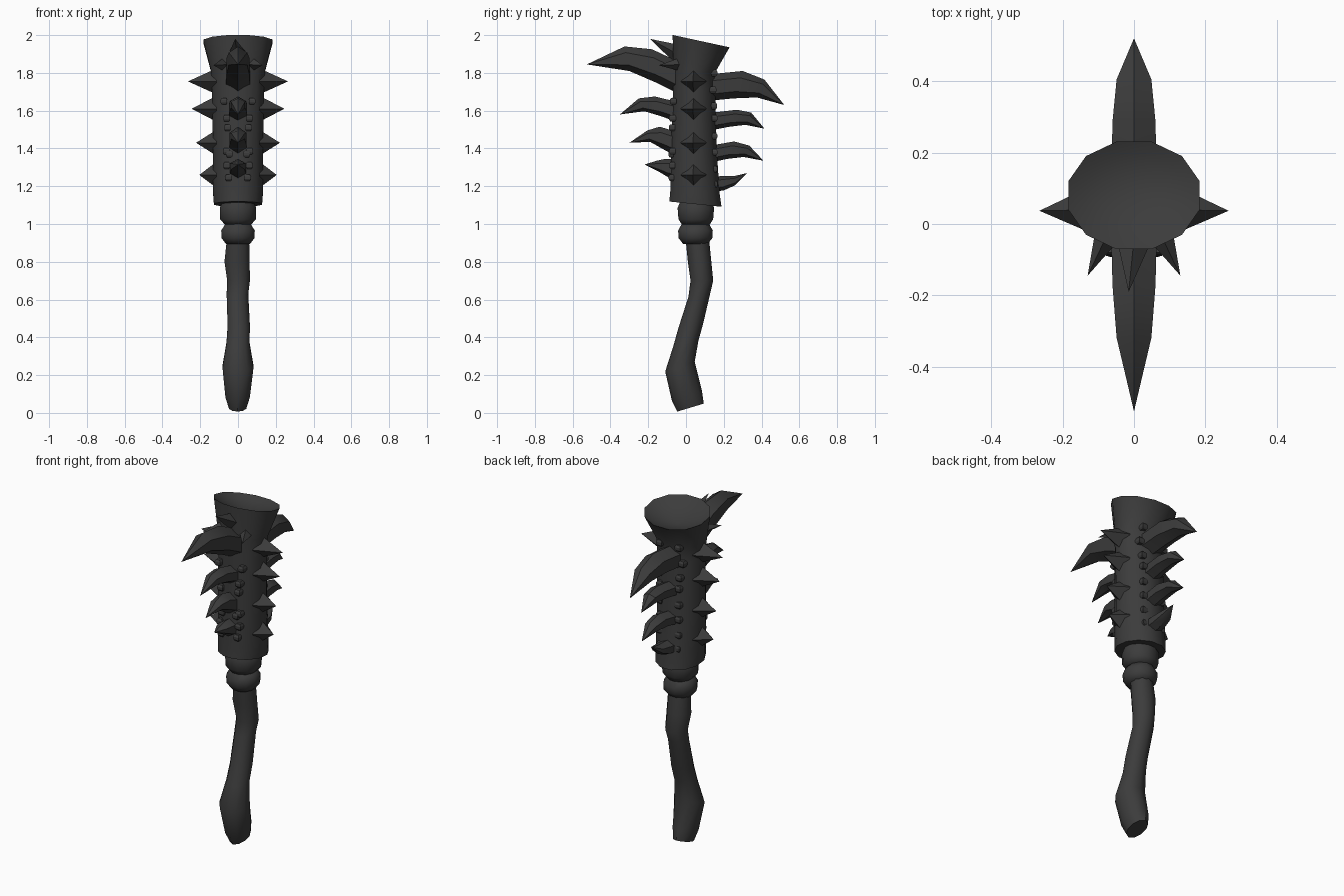
import bpy, bmesh, math
from mathutils import Vector

cube = bpy.data.objects.get("Cube")
if cube:
    bpy.data.objects.remove(cube, do_unlink=True)

mat = bpy.data.materials.new("charcoal")
COLOR = (0.045, 0.045, 0.045, 1)
mat.diffuse_color = COLOR
mat.use_nodes = True
bsdf = mat.node_tree.nodes["Principled BSDF"]
bsdf.inputs["Base Color"].default_value = COLOR
bsdf.inputs["Roughness"].default_value = 0.8


def loft(name, rings, tip=None, angle=40):
    """Skin equal-sized point rings; the end closes on a tip point or a flat cap."""
    bm = bmesh.new()
    loops = [[bm.verts.new(p) for p in ring] for ring in rings]
    n = len(loops[0])
    for a, b in zip(loops, loops[1:]):
        for i in range(n):
            j = (i + 1) % n
            bm.faces.new((a[i], a[j], b[j], b[i]))
    bm.faces.new(loops[0])
    if tip is None:
        bm.faces.new(loops[-1])
    else:
        t = bm.verts.new(tip)
        for i in range(n):
            bm.faces.new((loops[-1][i], loops[-1][(i + 1) % n], t))
    bmesh.ops.recalc_face_normals(bm, faces=bm.faces)
    me = bpy.data.meshes.new(name)
    bm.to_mesh(me)
    bm.free()
    me.materials.append(mat)
    ob = bpy.data.objects.new(name, me)
    bpy.context.collection.objects.link(ob)
    if angle:
        bpy.ops.object.select_all(action='DESELECT')
        ob.select_set(True)
        bpy.context.view_layer.objects.active = ob
        bpy.ops.object.shade_smooth_by_angle(angle=math.radians(angle))
    return ob


def oval(y, z, rx, ry, slope=0, x=0, n=12):
    """Sheared horizontal ellipse: slope is the rise along y."""
    pts = []
    for i in range(n):
        a = math.tau * (i + 0.5) / n
        dy = ry * math.sin(a)
        pts.append((x + rx * math.cos(a), y + dy, z + slope * dy))
    return pts


# Crooked grip with a swollen pommel
loft("handle", [oval(*r, n=10) for r in [
    (0.024, 0.028, 0.048, 0.07, 0.3, -0.002),
    (0.005, 0.09, 0.068, 0.08, 0.3, -0.002),
    (-0.032, 0.245, 0.086, 0.078, 0.33),
    (0.000, 0.37, 0.064, 0.066, 0.2),
    (0.025, 0.46, 0.062, 0.066, 0.2, 0.004),
    (0.072, 0.63, 0.06, 0.059, 0.25, -0.003),
    (0.084, 0.70, 0.063, 0.06, 0, 0.003),
    (0.072, 0.80, 0.07, 0.062, 0, -0.005),
    (0.060, 0.92, 0.062, 0.062)]])

# Two swollen collars
loft("lower_collar", [oval(0.05, *r) for r in [
    (0.895, 0.066, 0.068), (0.925, 0.09, 0.092), (0.965, 0.092, 0.095),
    (1.0, 0.07, 0.075)]], angle=60)
loft("upper_collar", [oval(0.052, *r) for r in [
    (0.995, 0.07, 0.075), (1.025, 0.098, 0.095), (1.085, 0.1, 0.1),
    (1.12, 0.085, 0.085)]], angle=60)

# Head flaring to a slanted, dished top
loft("club_head", [oval(*r) for r in [
    (0.05, 1.105, 0.132, 0.143, -0.1),
    (0.048, 1.17, 0.137, 0.135, -0.1),
    (0.042, 1.40, 0.137, 0.125, -0.1),
    (0.043, 1.72, 0.142, 0.115, -0.1),
    (0.042, 1.81, 0.148, 0.113, -0.12),
    (0.08, 1.968, 0.19, 0.156, -0.217),
    (0.08, 1.945, 0.15, 0.12, -0.217)]], tip=(0.08 * 0, 0.08, 1.90))


def horn(name, width, sections, tip):
    """Curved horn in the x=0 plane from (y_top, z_top, y_low, z_low) pairs."""
    rings = []
    for k, (yt, zt, yl, zl) in enumerate(sections):
        top, low = Vector((0, yt, zt)), Vector((0, yl, zl))
        mid, half = (top + low) / 2, (top - low) / 2
        w = width * (1 - 0.12 * k * k / 2)
        rings.append([mid + half * math.cos(a) + Vector((w * math.sin(a) * 1.12, 0, 0))
                      for a in [math.tau * i / 6 for i in range(6)]])
    loft(name, rings, tip=(0, *tip), angle=35)


# Front horns curve up then forward
horn("front_horn_1", 0.066, [(-0.02, 1.85, -0.02, 1.68), (-0.18, 1.925, -0.15, 1.745),
     (-0.325, 1.94, -0.30, 1.81)], (-0.525, 1.845))
horn("front_horn_2", 0.05, [(-0.02, 1.64, -0.02, 1.53), (-0.165, 1.675, -0.13, 1.57),
     (-0.25, 1.665, -0.22, 1.597)], (-0.35, 1.58))
horn("front_horn_3", 0.048, [(-0.02, 1.48, -0.02, 1.345), (-0.14, 1.515, -0.11, 1.39),
     (-0.205, 1.495, -0.19, 1.435)], (-0.30, 1.43))
horn("front_horn_4", 0.046, [(-0.02, 1.34, -0.02, 1.235), (-0.11, 1.345, -0.09, 1.245),
     (-0.155, 1.335, -0.14, 1.275)], (-0.22, 1.315))

# Back horns droop, the lowest one hooks upward
horn("back_horn_1", 0.066, [(0.10, 1.79, 0.10, 1.65), (0.30, 1.81, 0.25, 1.665),
     (0.415, 1.765, 0.375, 1.67)], (0.52, 1.63))
horn("back_horn_2", 0.05, [(0.10, 1.585, 0.10, 1.49), (0.27, 1.605, 0.23, 1.515),
     (0.345, 1.59, 0.315, 1.525)], (0.415, 1.505))
horn("back_horn_3", 0.048, [(0.10, 1.41, 0.10, 1.32), (0.255, 1.437, 0.22, 1.345),
     (0.335, 1.415, 0.305, 1.355)], (0.41, 1.335))
horn("back_horn_4", 0.046, [(0.10, 1.245, 0.10, 1.165), (0.20, 1.255, 0.20, 1.178),
     (0.26, 1.255, 0.26, 1.205)], (0.325, 1.27))


def spike(name, base, tip, size):
    """Four-sided pyramid with a corner pointing up."""
    base, tip = Vector(base), Vector(tip)
    d = (tip - base).normalized()
    u = d.cross(Vector((0, 0, 1))).normalized() * size
    v = u.cross(d)
    loft(name, [[base + u, base + v, base - u, base - v]], tip=tip, angle=0)


# Mirrored side spikes, growing toward the top
for s, side in ((1, "left"), (-1, "right")):
    for k, (z, reach) in enumerate([(1.755, 0.265), (1.61, 0.245), (1.43, 0.222), (1.26, 0.205)]):
        spike(f"{side}_spike_{k + 1}", (s * 0.115, 0.04, z), (s * reach, 0.037, z), 0.068)
    # Small spikes beside the top front horn
    spike(f"{side}_brow_spike", (s * 0.075, -0.03, 1.845), (s * 0.13, -0.145, 1.84), 0.036)
spike("crown_spike", (0, -0.04, 1.90), (-0.015, -0.19, 1.98), 0.05)


def stud(name, x, y, z, r=0.018):
    """Small chamfered block."""
    ring = lambda w, dz: [(x + w * i, y + w * j, z + dz)
                          for i, j in ((1, 1), (-1, 1), (-1, -1), (1, -1))]
    loft(name, [ring(r * 0.65, -r), ring(r, -r * 0.4), ring(r, r * 0.4), ring(r * 0.65, r)], angle=0)


# Studs clustered around the horn roots
for s, side in ((1, "left"), (-1, "right")):
    for k, (x, z) in enumerate([(0.075, 1.65), (0.06, 1.56), (0.055, 1.51), (0.062, 1.385),
                                (0.045, 1.37), (0.06, 1.31), (0.05, 1.245)]):
        stud(f"{side}_front_stud_{k + 1}", s * x, -0.075 + 0.25 * (x - 0.045), z)
    for k, (x, z) in enumerate([(0.06, 1.80), (0.08, 1.71), (0.065, 1.625), (0.06, 1.56),
                                (0.06, 1.465), (0.06, 1.38), (0.06, 1.29), (0.055, 1.21)]):
        stud(f"{side}_back_stud_{k + 1}", s * x, 0.148 - 0.25 * (x - 0.06), z)
